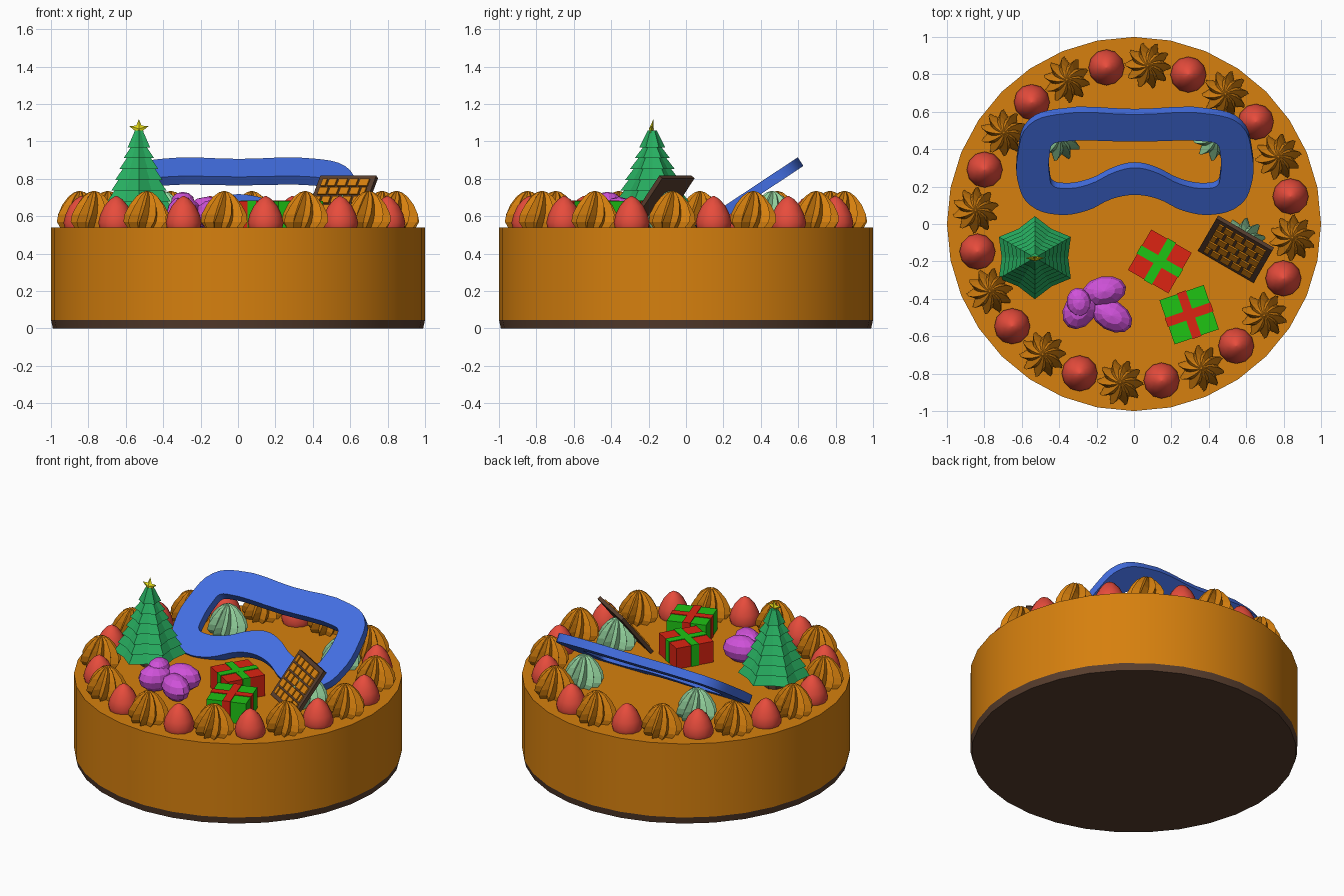
import bpy, bmesh, math
from mathutils import Matrix, Vector

if "Cube" in bpy.data.objects:
    bpy.data.objects.remove(bpy.data.objects["Cube"])


def srgb(r, g, b):
    f = lambda c: c / 12.92 if c <= 0.04045 else ((c + 0.055) / 1.055) ** 2.4
    return (f(r / 255), f(g / 255), f(b / 255), 1)


def mat(name, *rgb):
    m = bpy.data.materials.new(name)
    m.diffuse_color = srgb(*rgb)
    m.use_nodes = True
    m.node_tree.nodes["Principled BSDF"].inputs["Base Color"].default_value = m.diffuse_color
    return m


CARAMEL = mat("caramel", 214, 128, 14)
BROWN = mat("dark_chocolate", 88, 62, 46)
BERRY = mat("berry_red", 231, 76, 60)
GREEN = mat("tree_green", 39, 174, 96)
YELLOW = mat("star_yellow", 235, 225, 25)
BLUE = mat("frame_blue", 67, 110, 225)
PINK = mat("candy_magenta", 208, 82, 218)
MINT = mat("mint", 150, 214, 160)
RED = mat("gift_red", 220, 35, 18)
LIME = mat("gift_green", 30, 195, 20)
TOP = 0.54


def obj(name, bm, material, matrix=Matrix(), smooth=None):
    bmesh.ops.recalc_face_normals(bm, faces=bm.faces)
    me = bpy.data.meshes.new(name)
    bm.to_mesh(me)
    bm.free()
    o = bpy.data.objects.new(name, me)
    bpy.context.collection.objects.link(o)
    me.materials.append(material)
    o.matrix_world = matrix
    if smooth:
        bpy.ops.object.select_all(action='DESELECT')
        o.select_set(True)
        bpy.context.view_layer.objects.active = o
        bpy.ops.object.shade_smooth_by_angle(angle=math.radians(smooth))
    return o


def place(x, y, z, yaw=0):
    return Matrix.Translation((x, y, z)) @ Matrix.Rotation(math.radians(yaw), 4, 'Z')


def loft(rings):
    """Skin a stack of equal-length point rings and cap both ends."""
    bm = bmesh.new()
    vs = [[bm.verts.new(p) for p in r] for r in rings]
    n = len(vs[0])
    for a, b in zip(vs, vs[1:]):
        for i in range(n):
            j = (i + 1) % n
            bm.faces.new((a[i], a[j], b[j], b[i]))
    bm.faces.new(vs[0][::-1])
    bm.faces.new(vs[-1])
    return bm


def ring(r, z, n, inner=1.0, turn=0.0):
    """Circle of n points; every second one is pulled in by 'inner'."""
    pts = []
    for i in range(n):
        a = math.tau * i / n + turn
        k = r * (inner if i % 2 else 1)
        pts.append((k * math.cos(a), k * math.sin(a), z))
    return pts


def box_bm(sx, sy, sz, centre=(0, 0, 0), bm=None):
    bm = bm or bmesh.new()
    bmesh.ops.create_cube(bm, size=1, matrix=Matrix.Translation(centre) @ Matrix.Diagonal((sx, sy, sz, 1)))
    return bm


# cake body and base
obj("cake_base", loft([ring(0.99, 0, 32), ring(1, 0.045, 32)]), BROWN, smooth=40)
obj("cake_body", loft([ring(1, 0.045, 32), ring(1, TOP, 32)]), CARAMEL, smooth=40)


# piped swirls and berries around the rim
def swirl(name, x, y, material, yaw=0):
    prof = [(0.105, 0), (0.125, 0.03), (0.12, 0.07), (0.095, 0.12), (0.06, 0.165), (0.03, 0.187), (0.004, 0.195)]
    bm = loft([ring(r, z, 20, 0.68, 0.11 * i) for i, (r, z) in enumerate(prof)])
    obj(name, bm, material, place(x, y, TOP, yaw))


for k in range(12):
    a = math.radians(10 + 30 * k)
    prof = [(0.09, 0), (0.096, 0.025), (0.085, 0.07), (0.063, 0.115), (0.033, 0.15), (0.004, 0.168)]
    obj("berry", loft([ring(r, z, 12) for r, z in prof]), BERRY,
        place(0.85 * math.cos(a), 0.85 * math.sin(a), TOP), smooth=50)
    b = a + math.radians(15)
    swirl("cream_swirl", 0.85 * math.cos(b), 0.85 * math.sin(b), CARAMEL, 30 * k)

# mint swirls propping up the decorations
for x, y in ((-0.40, 0.46), (0.44, 0.46), (0.58, -0.09)):
    swirl("mint_swirl", x, y, MINT)

# tree: overlapping six-pointed tiers
rings = []
tiers = 7
for i in range(tiers):
    z = 0.62 + 0.058 * i
    r = 0.222 - 0.0255 * i
    rings.append(ring(r, z, 12, 0.8, math.pi / 2))
    rings.append(ring(max(r - 0.045, 0.004), z + (0.058 if i < tiers - 1 else 0.09), 12, 0.8, math.pi / 2))
obj("tree", loft(rings), GREEN, place(-0.53, -0.18, 0))
obj("tree_trunk", loft([ring(0.06, TOP, 8), ring(0.06, 0.63, 8)]), BROWN, place(-0.53, -0.18, 0))

# tree star, thicker in the middle
star = bmesh.new()
pts = [star.verts.new((r * math.sin(math.pi * i / 5), 0, r * math.cos(math.pi * i / 5)))
       for i, r in enumerate([0.055, 0.024] * 5)]
for side in (-0.013, 0.013):
    c = star.verts.new((0, side, 0))
    for i in range(10):
        star.faces.new((pts[i], pts[(i + 1) % 10], c))
obj("tree_star", star, YELLOW, Matrix.Translation((-0.53, -0.185, 1.065)) @ Matrix.Rotation(-0.2, 4, 'X'))

# blue goggle-shaped frame, leaning on the mint swirls
outer = [(0, .155), (.12, .135), (.26, .07), (.42, .05), (.56, .1), (.62, .2), (.625, .38), (.565, .53), (.42, .585), (0, .585)]
inner = [(0, .30), (.1, .28), (.25, .21), (.38, .19), (.44, .205), (.455, .25), (.455, .38), (.44, .425), (.39, .44), (0, .44)]
tilt = math.radians(33.5)
cu = bpy.data.curves.new("frame_curve", 'CURVE')
cu.dimensions = '2D'
cu.fill_mode = 'BOTH'
cu.extrude = 0.0275
cu.resolution_u = 4
for half in (outer, inner):
    path = half + [(-x, y) for x, y in half[-2:0:-1]]
    s = cu.splines.new('BEZIER')
    s.bezier_points.add(len(path) - 1)
    s.use_cyclic_u = True
    for p, (x, y) in zip(s.bezier_points, path):
        p.co = (x, (y - 0.05) / math.cos(tilt), 0)
        p.handle_left_type = p.handle_right_type = 'AUTO'
tmp = bpy.data.objects.new("frame_helper", cu)
bpy.context.collection.objects.link(tmp)
bpy.context.view_layer.update()
me = bpy.data.meshes.new_from_object(tmp.evaluated_get(bpy.context.evaluated_depsgraph_get()))
bpy.data.objects.remove(tmp)
bm = bmesh.new()
bm.from_mesh(me)
bmesh.ops.remove_doubles(bm, verts=bm.verts, dist=0.0005)
obj("blue_frame", bm, BLUE, Matrix.Translation((0.005, 0.05, 0.552)) @ Matrix.Rotation(tilt, 4, 'X')
    @ Matrix.Translation((0, 0, -0.0275)), smooth=40)

# leaning chocolate tile with brick pattern
lean = place(0.54, -0.143, 0.685, -30) @ Matrix.Rotation(math.radians(53), 4, 'X')
obj("chocolate_tile", box_bm(0.345, 0.33, 0.024, (0, 0, -0.012)), BROWN, lean)
bricks = bmesh.new()
for row in range(5):
    y = (row - 2) * 0.058
    cuts = [-0.15, -0.085, -0.02, 0.045, 0.11, 0.15] if row % 2 else [-0.15, -0.11, -0.05, 0.015, 0.08, 0.15]
    for a, b in zip(cuts, cuts[1:]):
        box_bm(b - a - 0.012, 0.046, 0.009, ((a + b) / 2, y, 0.0045), bricks)
obj("tile_bricks", bricks, CARAMEL, lean)


# wrapped gifts
def gift(x, y, yaw, s, h, paper, ribbon):
    m = place(x, y, TOP, yaw)
    obj("gift_box", box_bm(s, s, h, (0, 0, h / 2)), paper, m)
    rb = box_bm(s + 0.008, 0.05, h + 0.004, (0, 0, h / 2 + 0.002))
    box_bm(0.05, s + 0.008, h + 0.004, (0, 0, h / 2 + 0.0025), rb)
    obj("gift_ribbon", rb, ribbon, m)


gift(0.138, -0.20, -30, 0.25, 0.14, RED, LIME)
gift(0.295, -0.485, 19, 0.25, 0.14, LIME, RED)

# magenta candies
for loc, size, yaw in (((-0.16, -0.36, 0.62), (0.12, 0.08, 0.085), 12),
                       ((-0.29, -0.46, 0.62), (0.085, 0.11, 0.085), -35),
                       ((-0.12, -0.49, 0.61), (0.12, 0.08, 0.08), -30),
                       ((-0.295, -0.42, 0.675), (0.065, 0.08, 0.055), 10)):
    bm = bmesh.new()
    bmesh.ops.create_uvsphere(bm, u_segments=12, v_segments=6, radius=1,
                              matrix=Matrix.Diagonal((size[0], size[1], size[2], 1)))
    obj("candy", bm, PINK, place(*loc, yaw))
